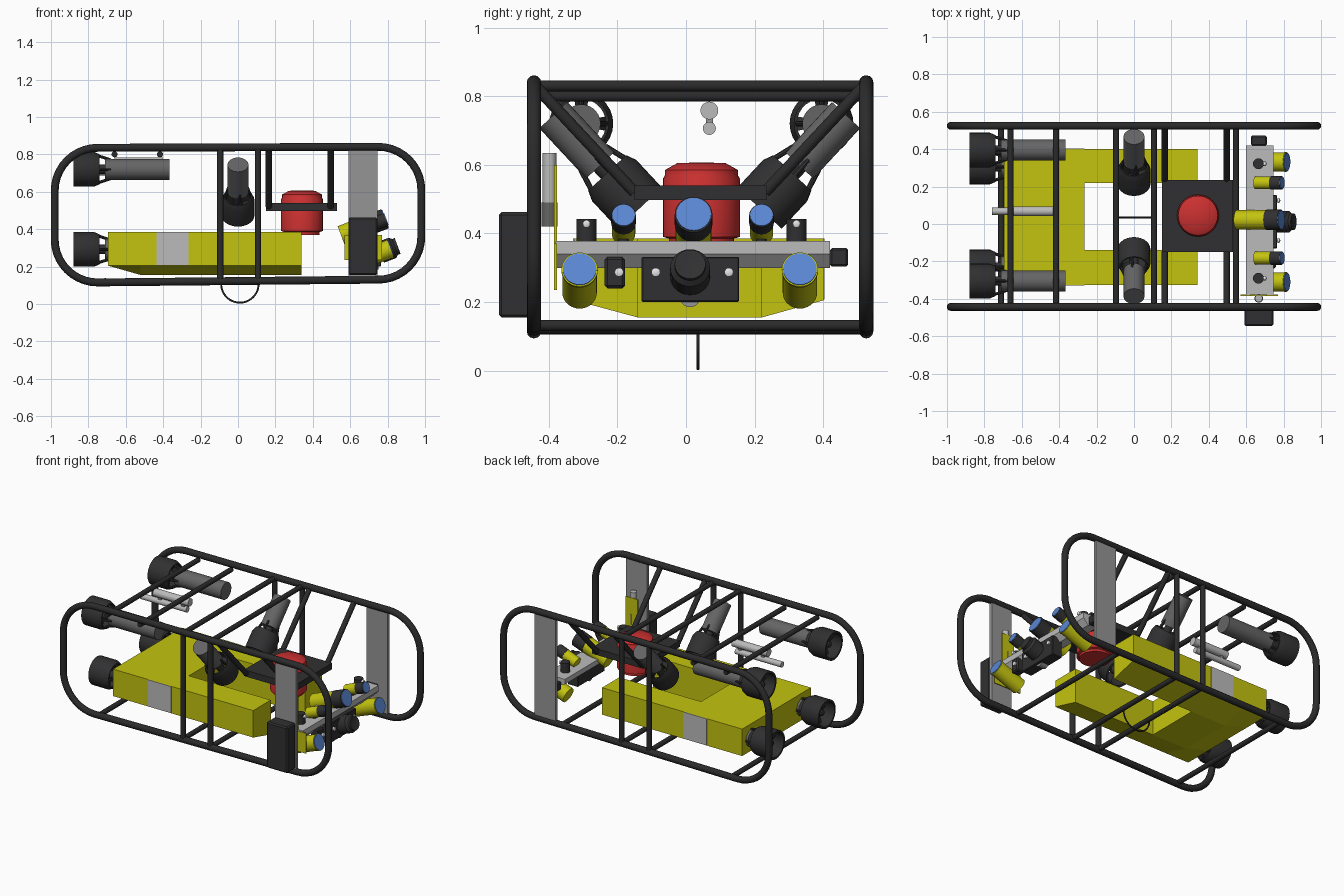
import bpy, bmesh, math
from mathutils import Vector

cube = bpy.data.objects.get("Cube")
if cube:
    bpy.data.objects.remove(cube)


def material(name, r, g, b):
    m = bpy.data.materials.new(name)
    m.use_nodes = True
    m.diffuse_color = (r, g, b, 1)
    m.node_tree.nodes["Principled BSDF"].inputs["Base Color"].default_value = (r, g, b, 1)
    return m


FRAME = material("frame black", .024, .024, .024)
DARK = material("housing black", .03, .03, .032)
YELLOW = material("yellow", .55, .55, .005)
RED = material("red", .6, .03, .03)
BLUE = material("lens blue", .1, .24, .65)
MOTOR = material("motor grey", .13, .13, .13)
PLATE = material("plate grey", .3, .3, .3)
LIGHT = material("light grey", .5, .5, .5)
WHITE = material("lamp white", .8, .8, .8)
MID_Y = .04  # the fittings are mirrored about this plane


def finish(name, bm, mat, smooth=False):
    bmesh.ops.remove_doubles(bm, verts=bm.verts, dist=1e-5)
    bmesh.ops.recalc_face_normals(bm, faces=bm.faces)
    me = bpy.data.meshes.new(name)
    bm.to_mesh(me)
    bm.free()
    me.materials.append(mat)
    if smooth:
        for p in me.polygons:
            p.use_smooth = True
        me.set_sharp_from_angle(angle=math.radians(35))
    ob = bpy.data.objects.new(name, me)
    bpy.context.collection.objects.link(ob)
    return ob


def lathe(name, profile, origin, axis, mat, n=28):
    """Spin (radius, distance) pairs around an axis through origin."""
    q = Vector(axis).to_track_quat('Z', 'Y')
    bm = bmesh.new()
    rows = [[bm.verts.new(Vector(origin) + q @ Vector((r * math.cos(a), r * math.sin(a), h)))
             for a in (2 * math.pi * i / n for i in range(n))] for r, h in profile]
    for lo, hi in zip(rows, rows[1:]):
        for i in range(n):
            j = (i + 1) % n
            bm.faces.new((lo[i], lo[j], hi[j], hi[i]))
    return finish(name, bm, mat, True)


def rod(name, a, b, r, mat, n=20):
    d = Vector(b) - Vector(a)
    return lathe(name, [(0, 0), (r, 0), (r, d.length), (0, d.length)], a, d, mat, n)


def box(name, lo, hi, mat, bevel=0):
    bm = bmesh.new()
    bmesh.ops.create_cube(bm, size=1)
    for v in bm.verts:
        v.co = Vector([l + (h - l) * (c + .5) for l, h, c in zip(lo, hi, v.co)])
    if bevel:
        bmesh.ops.bevel(bm, geom=bm.edges[:], offset=bevel, segments=1, affect='EDGES')
    return finish(name, bm, mat)


def tube(name, points, r, mat, cyclic=False):
    cu = bpy.data.curves.new(name, 'CURVE')
    cu.dimensions = '3D'
    cu.bevel_depth, cu.bevel_resolution, cu.use_fill_caps = r, 4, True
    sp = cu.splines.new('POLY')
    sp.points.add(len(points) - 1)
    for p, co in zip(sp.points, points):
        p.co = (*co, 1)
    sp.use_cyclic_u = cyclic
    cu.materials.append(mat)
    ob = bpy.data.objects.new(name, cu)
    bpy.context.collection.objects.link(ob)


# Side frames: rounded loops with uprights and plates
Y_SIDES = {"right": -.443, "left": .525}
for side, y in Y_SIDES.items():
    loop = []
    for k, (cx, cz) in enumerate([(.75, .61), (-.75, .605), (-.75, .345), (.75, .36)]):
        for i in range(11):
            a = math.pi / 2 * (k + i / 10)
            loop.append((cx + .23 * math.cos(a), y, cz + .23 * math.sin(a)))
    tube(side + "_frame_loop", loop, .021, FRAME, True)
    for x in (-.095, .107):
        rod(side + "_upright", (x, y, .12), (x, y, .835), .017, FRAME)
    box(side + "_side_plate", (.59, y - .01, .14), (.745, y + .01, .84), PLATE)

# Cross bars
for x, z in [(-.66, .8), (-.417, .8), (-.095, .83), (.107, .83),
             (-.71, .122), (-.095, .125), (.107, .125), (.545, .132)]:
    rod("cross_bar", (x, -.443, z), (x, .525, z), .016, FRAME)

# Half ring under the frame
tube("bottom_ring", [(.01 + .1 * math.cos(a), .035, .107 - .1 * math.sin(a))
                     for a in (math.pi * i / 24 for i in range(25))], .005, FRAME)

# Sloped hangers and tray for the red unit
for x in (.165, .495):
    for s in (-1, 1):
        rod("tray_hanger", (x, MID_Y + s * .484, .835), (x, MID_Y + s * .19, .52), .017, FRAME)
box("tray", (.15, -.15, .498), (.53, .235, .54), DARK)
lathe("red_unit", [(0, 0), (.095, 0), (.095, .015), (.112, .02), (.112, .19), (.106, .2),
                   (.106, .215), (.07, .235), (0, .237)], (.342, .045, .37), (0, 0, 1), RED, 32)

# U-shaped float with a sloped lower rim
xs, ys = [-.695, -.52, -.265, .34], [-.325, -.14, .22, .4]
bm = bmesh.new()


def corner(i, j, top):
    z = .385 if top else .205 if i == 0 or j in (0, 3) else .155
    return bm.verts.new((xs[i], ys[j], z))


def solid(i, j):
    return 0 <= i < 3 and 0 <= j < 3 and (i, j) != (2, 1)


for i in range(3):
    for j in range(3):
        if not solid(i, j):
            continue
        ring = [(i, j), (i + 1, j), (i + 1, j + 1), (i, j + 1)]
        for top in (0, 1):
            bm.faces.new([corner(*c, top) for c in ring])
        for k, (di, dj) in enumerate([(0, -1), (1, 0), (0, 1), (-1, 0)]):
            if not solid(i + di, j + dj):
                a, b = ring[k], ring[(k + 1) % 4]
                bm.faces.new([corner(*a, 0), corner(*b, 0), corner(*b, 1), corner(*a, 1)])
finish("float_body", bm, YELLOW)
for y in (-.326, .401):
    box("float_side_patch", (-.435, y - .003, .208), (-.265, y + .003, .385), LIGHT)


# Thrusters: duct, hub, blades, cage rods and motor
def thruster(name, centre, axis, start, end, r=.093):
    c, d = Vector(centre), Vector(axis).normalized()
    k = r / .093
    lathe(name + "_duct", [(.08 * k, -.07), (r, -.07), (r, .04), (.08 * k, .07),
                           (.072 * k, .07), (.08 * k, .03), (.08 * k, -.07)], c, d, DARK)
    lathe(name + "_hub", [(0, -.05), (.018, -.04), (.025, 0), (.025, start), (0, start)], c, d, DARK)
    rod(name + "_motor", c + d * start, c + d * end, .056, MOTOR, 28)
    side = d.orthogonal().normalized()
    up = d.cross(side)
    for i in range(4):
        a = math.pi / 2 * (i + .5)
        v = side * math.cos(a) + up * math.sin(a)
        w = d.cross(v) * .022
        rod(name + "_cage_rod", c + d * .05 + v * .076 * k, c + d * (start + .03) + v * .05, .008, DARK, 8)
        bm = bmesh.new()
        bm.faces.new([bm.verts.new(c + p) for p in (
            v * .02 - w * .5 - d * .01, v * .077 * k - w - d * .015,
            v * .077 * k + w + d * .015, v * .02 + w * .5 + d * .01)])
        finish(name + "_blade", bm, DARK)


for y in (.395, -.305):
    thruster("upper_rear_thruster", (-.81, y, .72), (1, 0, 0), .1, .445)
for y in (.305, -.23):
    thruster("lower_rear_thruster", (-.81, y, .292), (1, 0, 0), .1, .2)
for s in (-1, 1):
    thruster("vertical_thruster", (0, MID_Y + s * .222, .525), (0, s * .68, .73), .1, .3, .088)

# Small twin cylinder unit under the rear bars
rod("rear_canister", (-.66, .068, .758), (-.4, .068, .758), .026, LIGHT)
rod("rear_probe", (-.76, .068, .706), (-.42, .068, .706), .019, LIGHT)
for x in (-.62, -.45):
    box("canister_clamp", (x - .012, .058, .706), (x + .012, .078, .758), PLATE)

# Instrument bar across the front
bm = bmesh.new()
section = [(.6, .378), (.745, .378), (.745, .34), (.71, .3), (.6, .345)]
ends = [[bm.verts.new((x, y, z)) for x, z in section] for y in (-.38, .42)]
for e in ends:
    bm.faces.new(e)
for i in range(5):
    j = (i + 1) % 5
    bm.faces.new((ends[0][i], ends[0][j], ends[1][j], ends[1][i]))
finish("instrument_bar", bm, LIGHT)
box("bar_end_block", (.625, .42, .303), (.71, .472, .358), DARK, .006)

# Tilted lamps and cameras, each given by its lens centre
AIM = Vector((math.cos(.36), 0, math.sin(.36)))


def lamp(name, lens, r, length, cap, mat):
    c = Vector(lens)
    rod(name + "_body", c - AIM * length, c - AIM * cap, r * .95, mat, 28)
    rod(name + "_cap", c - AIM * cap, c, r, DARK if cap > .02 else mat, 28)
    rod(name + "_lens", c - AIM * .002, c + AIM * .004, r * .92, BLUE, 28)


for y in (-.31, .332):
    lamp("large_lamp", (.815, y, .295), .053, .19, .01, YELLOW)
lamp("centre_lamp", (.785, .022, .455), .055, .25, .08, YELLOW)
for y in (-.182, .22):
    lamp("small_camera", (.79, y, .452), .036, .15, .06, YELLOW)
    rod("small_camera_stand", (.69, y, .37), (.69, y, .42), .015, DARK)

# Upright strobes with white bulbs
for y in (-.29, .322):
    rod("strobe", (.665, y, .375), (.665, y, .442), .029, DARK)
    lathe("strobe_bulb", [(0, 0), (.011, .004), (.011, .02), (0, .026)], (.685, y, .428), (1, 0, 0), WHITE, 14)

# Main camera housing with flanking lights
box("camera_housing", (.69, -.13, .2), (.765, .155, .332), DARK, .004)
lathe("main_camera", [(0, 0), (.058, 0), (.058, .07), (.045, .085), (.045, .1), (.035, .1), (0, .085)],
      (.76, .012, .275), AIM, DARK)
rod("housing_disc", (.7, .012, .215), (.75, .012, .215), .03, PLATE)
box("side_light", (.7, -.237, .24), (.76, -.178, .332), DARK, .008)
for x, y in ((.76, -.195), (.765, -.088), (.765, .125)):
    lathe("small_light", [(0, 0), (.013, .002), (.013, .012), (0, .018)], (x, y, .287), (1, 0, 0), WHITE, 14)

# Right-hand instruments and outer box
rod("sonar_tube", (.667, -.398, .49), (.667, -.398, .635), .02, LIGHT)
rod("sonar_base", (.667, -.398, .42), (.667, -.398, .49), .023, MOTOR)
box("sonar_bracket", (.57, -.384, .235), (.77, -.376, .37), YELLOW)
box("sonar_upright", (.62, -.384, .37), (.71, -.376, .6), YELLOW)
box("outer_box", (.59, -.545, .155), (.745, -.455, .462), DARK, .008)
